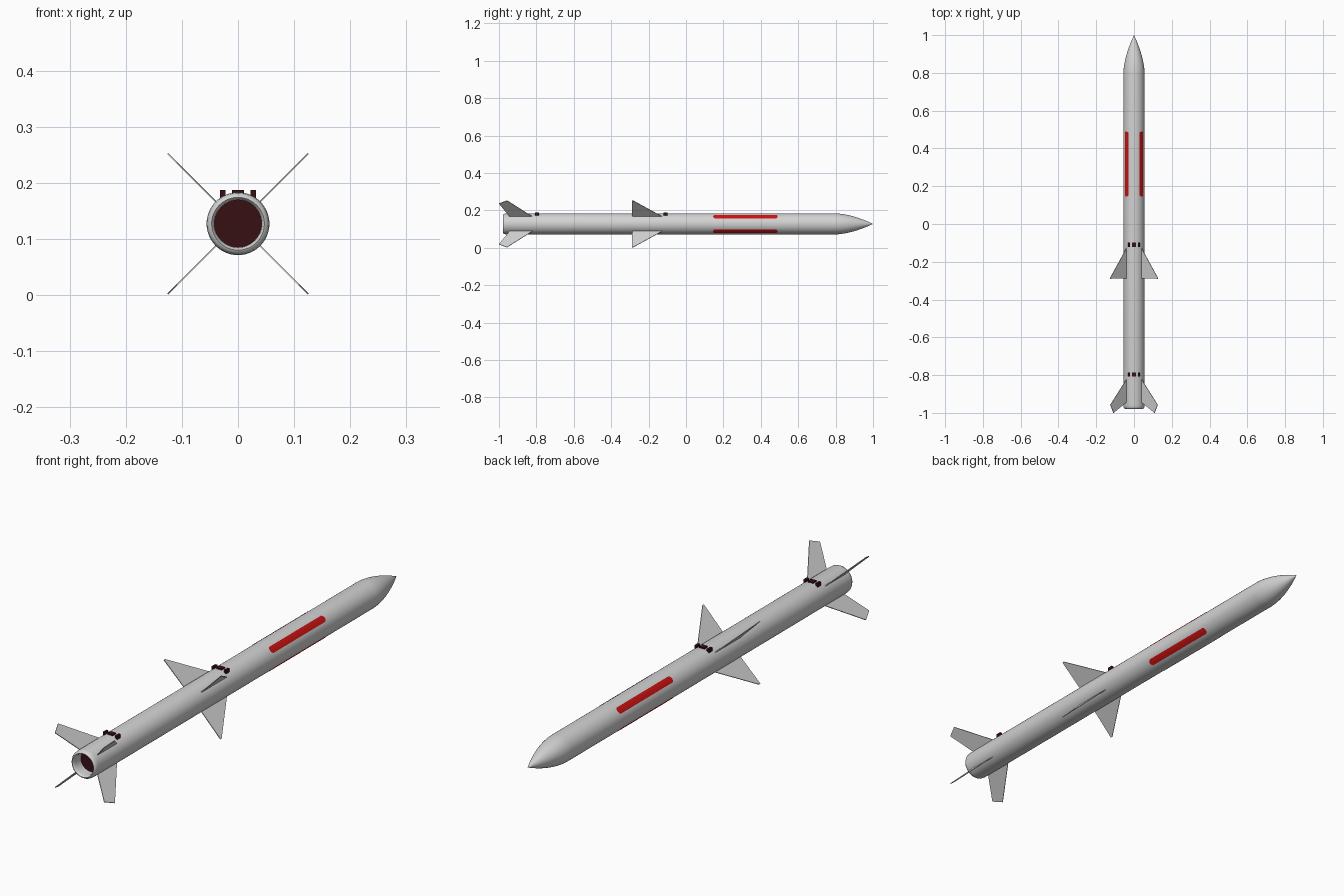
import bpy, bmesh, math
from mathutils import Matrix, Vector

if "Cube" in bpy.data.objects:
    bpy.data.objects.remove(bpy.data.objects["Cube"])

AXIS_Z = 0.1275   # height of the body axis
R = 0.056         # body radius


def material(name, rgb):
    m = bpy.data.materials.new(name)
    m.diffuse_color = (*rgb, 1)
    m.use_nodes = True
    m.node_tree.nodes["Principled BSDF"].inputs["Base Color"].default_value = m.diffuse_color
    return m


GREY = material("light_grey", (0.65, 0.65, 0.65))
RED = material("red", (0.6, 0.006, 0.006))
DARK = material("dark_maroon", (0.04, 0.005, 0.007))


def make_object(name, bm, mat, smooth=None):
    bmesh.ops.recalc_face_normals(bm, faces=bm.faces)
    me = bpy.data.meshes.new(name)
    bm.to_mesh(me)
    bm.free()
    me.materials.append(mat)
    ob = bpy.data.objects.new(name, me)
    bpy.context.collection.objects.link(ob)
    ob.location.z = AXIS_Z
    if smooth:
        bpy.ops.object.select_all(action='DESELECT')
        ob.select_set(True)
        bpy.context.view_layer.objects.active = ob
        bpy.ops.object.shade_smooth_by_angle(angle=math.radians(smooth))
    return ob


def lathe(name, profile, mat, steps=64):
    """Spin (radius, y) points around the y axis."""
    bm = bmesh.new()
    vs = [bm.verts.new((r, y, 0)) for r, y in profile]
    es = [bm.edges.new(p) for p in zip(vs, vs[1:])]
    bmesh.ops.spin(bm, geom=vs + es, cent=(0, 0, 0), axis=(0, 1, 0),
                   angle=math.tau, steps=steps, use_duplicate=False)
    bmesh.ops.remove_doubles(bm, verts=bm.verts, dist=1e-5)
    return make_object(name, bm, mat, 40)


def fin(name, outline, angle, half=0.0015):
    """Thin plate from (radius, y) outline, turned around the y axis."""
    bm = bmesh.new()
    f = bm.faces.new([bm.verts.new((r, y, -half)) for r, y in outline])
    ext = bmesh.ops.extrude_face_region(bm, geom=[f])["geom"]
    bmesh.ops.translate(bm, vec=(0, 0, 2 * half),
                        verts=[v for v in ext if isinstance(v, bmesh.types.BMVert)])
    bmesh.ops.rotate(bm, verts=bm.verts, matrix=Matrix.Rotation(angle, 3, 'Y'))
    return make_object(name, bm, GREY)


def stripe(name, angle, y0=0.145, y1=0.49, width=0.027, segs=6):
    """Curved painted plate lying on the body."""
    bm = bmesh.new()
    span = width / R
    rows = []
    for i in range(segs + 1):
        s = 2 * i / segs - 1
        a = angle + s * span / 2
        cut = 0.008 * s * s            # softened ends
        rows.append([bm.verts.new(((R + 0.0009) * math.cos(a), y,
                                   (R + 0.0009) * math.sin(a)))
                     for y in (y0 + cut, y1 - cut)])
    for a, b in zip(rows, rows[1:]):
        bm.faces.new((a[0], a[1], b[1], b[0]))
    ob = make_object(name, bm, RED, 40)
    # make sure the plate faces outward
    p = ob.data.polygons[0]
    if p.normal.dot(Vector((p.center.x, 0, p.center.z))) < 0:
        ob.data.flip_normals()
    return ob


# Body: nozzle lip, tube and pointed nose
nose = [(R * (1 - (i / 12) ** 1.7), 0.8 + 0.2 * i / 12) for i in range(13)]
lip = [(0.042, -0.93), (0.042, -0.968), (0.0435, -0.975), (0.047, -0.979),
       (0.051, -0.977), (0.0545, -0.971), (R, -0.96)]
lathe("body", lip + nose, GREY)

# Dark disc inside the nozzle
lathe("nozzle_disc", [(0.0, -0.932), (0.0425, -0.932)], DARK)

# Fins and stripes on the four diagonals
mid = [(0.05, -0.12), (0.177, -0.283), (0.177, -0.29), (0.05, -0.287)]
tail = [(0.05, -0.815), (0.177, -0.957), (0.154, -1.0), (0.05, -0.94)]
for k in range(4):
    a = math.pi / 4 + k * math.pi / 2
    fin(f"middle_fin_{k + 1}", mid, a)
    fin(f"tail_fin_{k + 1}", tail, a)
    # stripes sit at 43 degrees above and below the sides
    stripe(f"red_stripe_{k + 1}", a)

# Launch lugs: three small blocks across the top, at two stations
for n, y in (("front", -0.11), ("rear", -0.797)):
    bm = bmesh.new()
    for x, w, z0 in ((-0.027, 0.010, 0.044), (0, 0.022, 0.050), (0.027, 0.010, 0.044)):
        h = 0.0605 - z0
        bmesh.ops.create_cube(bm, size=1, matrix=Matrix.Translation((x, y, z0 + h / 2))
                              @ Matrix.Diagonal((w, 0.022, h, 1)))
    make_object(f"{n}_lugs", bm, DARK)
